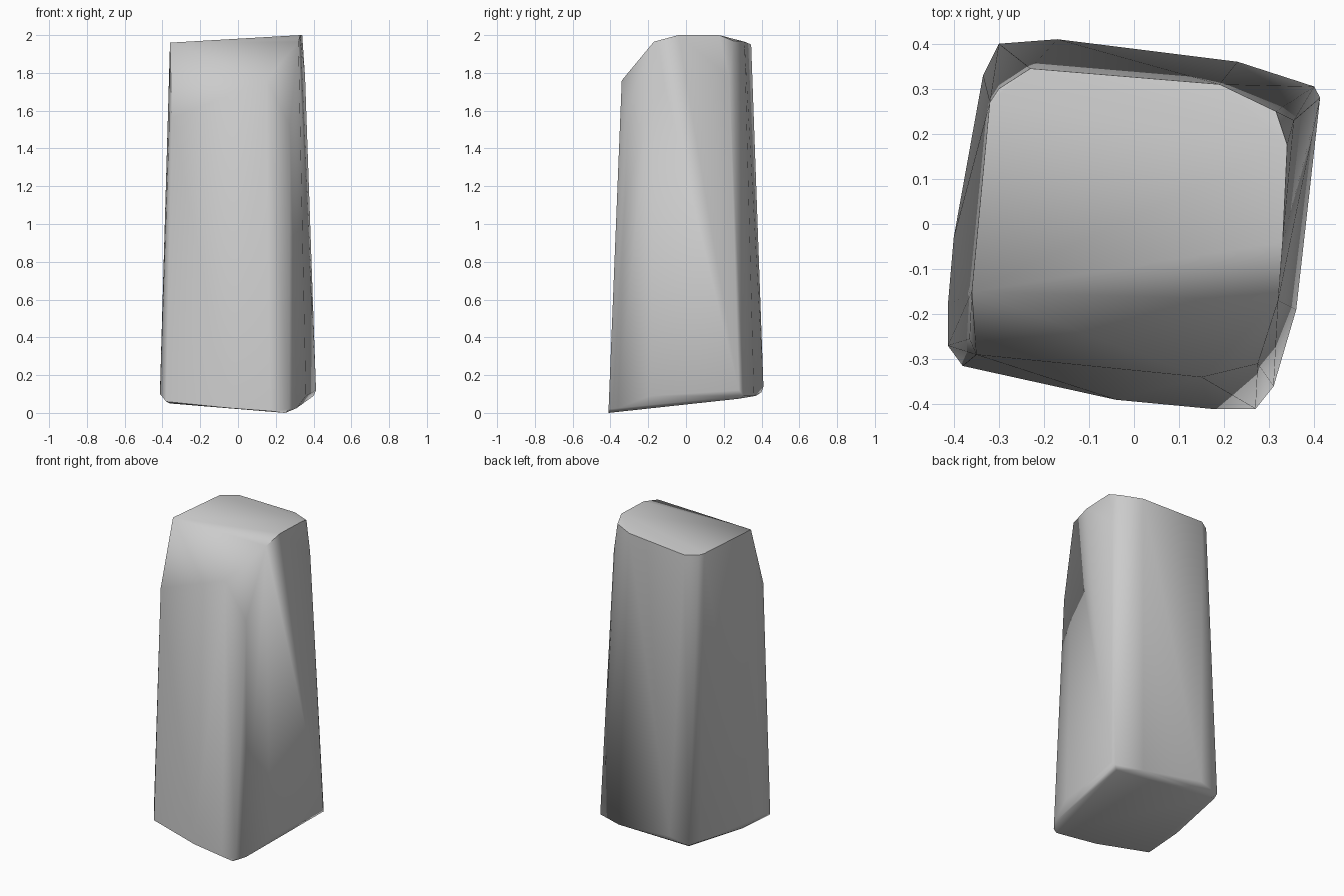
import bpy, bmesh, math

# Corner points of the standing stone, grouped by height band
underside = [(0.25, -0.41, 0.0), (-0.04, -0.39, 0.025), (-0.36, -0.305, 0.05),
             (-0.37, -0.05, 0.07), (-0.28, 0.37, 0.09), (0.37, 0.28, 0.075),
             (0.31, -0.36, 0.025)]
lower_rim = [(0.17, -0.41, 0.01), (0.27, -0.41, 0.02), (0.36, -0.19, 0.09),
             (0.413, 0.28, 0.12), (0.40, 0.305, 0.09), (0.23, 0.36, 0.09),
             (-0.17, 0.41, 0.14), (-0.30, 0.40, 0.11), (-0.335, 0.33, 0.12),
             (-0.40, -0.03, 0.12), (-0.413, -0.18, 0.12), (-0.413, -0.27, 0.10),
             (-0.38, -0.315, 0.06)]
shoulder = [(-0.35, -0.29, 1.56), (0.15, -0.34, 1.76), (0.275, -0.31, 1.52),
            (-0.365, -0.255, 1.5), (0.355, 0.23, 1.78)]
crown = [(-0.36, -0.15, 1.96), (0.32, -0.17, 1.965), (0.33, -0.04, 2.0),
         (0.34, 0.175, 2.0), (0.315, 0.25, 1.97), (0.19, 0.31, 1.965),
         (-0.23, 0.345, 1.95), (-0.30, 0.30, 1.95), (-0.32, 0.27, 1.955)]

# Wrap the points in a faceted solid
bm = bmesh.new()
for p in underside + lower_rim + shoulder + crown:
    bm.verts.new(p)
hull = bmesh.ops.convex_hull(bm, input=bm.verts[:])
unused = {g for g in hull["geom_interior"] + hull["geom_unused"]
          if isinstance(g, bmesh.types.BMVert)}
bmesh.ops.delete(bm, geom=list(unused), context='VERTS')
bmesh.ops.recalc_face_normals(bm, faces=bm.faces[:])

mesh = bpy.data.meshes.new("standing_stone")
bm.to_mesh(mesh)
bm.free()
stone = bpy.data.objects.new("standing_stone", mesh)
bpy.context.collection.objects.link(stone)

# Soft worn shading, as on a weathered block
bpy.context.view_layer.objects.active = stone
stone.select_set(True)
bpy.ops.object.shade_smooth_by_angle(angle=math.radians(55))
